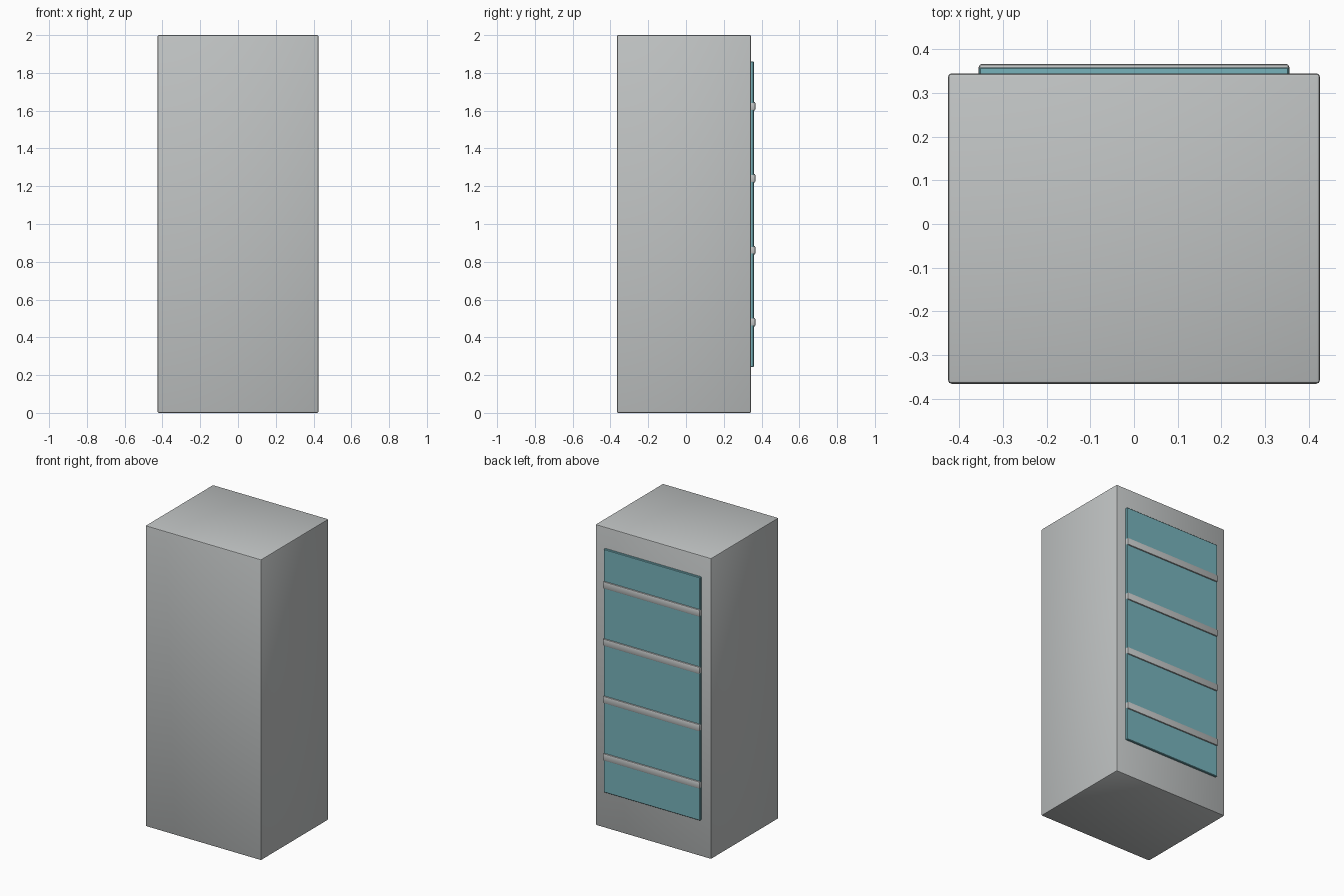
import bpy, math

if "Cube" in bpy.data.objects:
    bpy.data.objects.remove(bpy.data.objects["Cube"])


def material(name, rgb):
    m = bpy.data.materials.new(name)
    m.diffuse_color = (*rgb, 1.0)
    m.use_nodes = True
    m.node_tree.nodes["Principled BSDF"].inputs["Base Color"].default_value = m.diffuse_color
    return m


def box(name, lo, hi, mat, bevel=0.0, segments=2):
    """Box between two corners with lightly rounded edges."""
    bpy.ops.mesh.primitive_cube_add(size=1)
    ob = bpy.context.object
    ob.name = name
    ob.location = [(a + b) / 2 for a, b in zip(lo, hi)]
    ob.scale = [b - a for a, b in zip(lo, hi)]
    bpy.ops.object.transform_apply(location=True, rotation=False, scale=True)
    ob.data.materials.append(mat)
    if bevel:
        mod = ob.modifiers.new("rounded_edges", 'BEVEL')
        mod.width = bevel
        mod.segments = segments
        bpy.ops.object.modifier_apply(modifier=mod.name)
    bpy.ops.object.shade_smooth_by_angle(angle=math.radians(35))
    return ob


grey = material("painted_grey", (0.53, 0.55, 0.55))
teal = material("teal_panel", (0.185, 0.45, 0.50))

# main cabinet
box("cabinet_body", (-0.426, -0.366, 0), (0.426, 0.345, 2.0), grey, 0.008)

# raised panel on the rear face
box("rear_panel", (-0.355, 0.33, 0.243), (0.355, 0.359, 1.86), teal, 0.003, 1)

# four horizontal rails across the panel
for i in range(4):
    z = 0.48 + 0.381 * i
    box(f"panel_rail_{i + 1}", (-0.356, 0.335, z - 0.024),
        (0.356, 0.367, z + 0.024), grey, 0.008)
